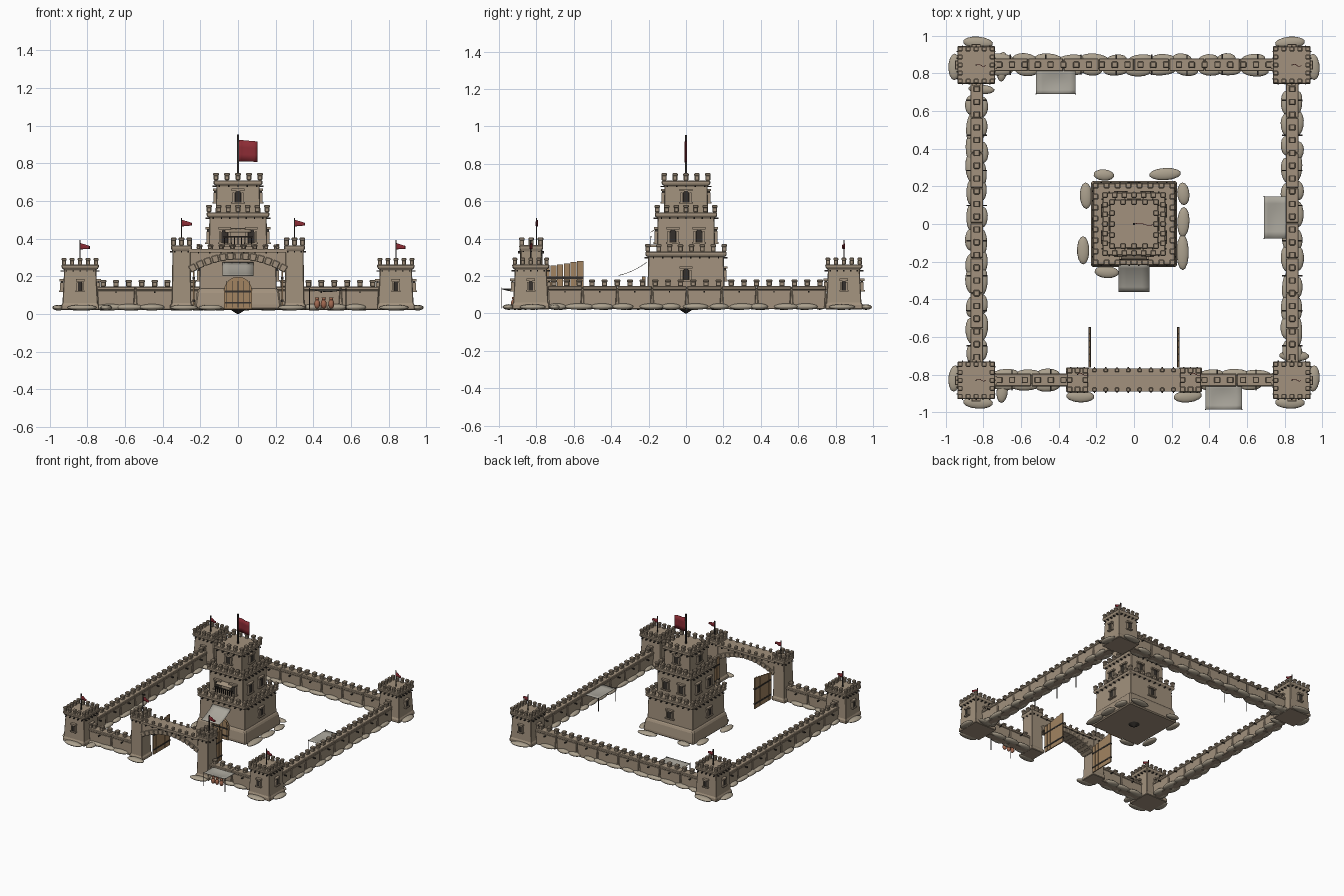
import bpy, bmesh, math, random
from mathutils import Matrix, Vector

random.seed(4)
if "Cube" in bpy.data.objects:
    bpy.data.objects.remove(bpy.data.objects["Cube"])


def material(name, *rgb):
    mat = bpy.data.materials.new(name)
    mat.use_nodes = True
    mat.diffuse_color = (*rgb, 1)
    shader = mat.node_tree.nodes["Principled BSDF"]
    shader.inputs["Base Color"].default_value = (*rgb, 1)
    shader.inputs["Roughness"].default_value = 0.9
    return mat


STONE = material("stone", .36, .285, .205)
ROCK = material("pale_rock", .41, .355, .27)
WOOD = material("wood", .36, .23, .12)
DARK = material("dark", .035, .03, .025)
RED = material("red_cloth", .26, .025, .035)
CLOTH = material("grey_cloth", .4, .38, .33)
CLAY = material("clay", .36, .14, .08)


def finish(bm, name, mat, bevel=0, smooth=False):
    bmesh.ops.recalc_face_normals(bm, faces=bm.faces)
    mesh = bpy.data.meshes.new(name)
    bm.to_mesh(mesh)
    bm.free()
    mesh.materials.append(mat)
    obj = bpy.data.objects.new(name, mesh)
    bpy.context.collection.objects.link(obj)
    if smooth:
        mesh.polygons.foreach_set("use_smooth", [True] * len(mesh.polygons))
    if bevel:
        mod = obj.modifiers.new("bevel", "BEVEL")
        mod.width, mod.segments = bevel, 1
    return obj


def place(x, y, z=0, angle=0):
    return Matrix.Translation((x, y, z)) @ Matrix.Rotation(angle, 4, "Z")


def block(bm, frame, center, size, taper=1):
    """Box whose bottom is scaled by taper along its length."""
    verts = bmesh.ops.create_cube(bm, size=1)["verts"]
    for v in verts:
        if v.co.z < 0:
            v.co.x *= taper
        v.co = frame @ (Vector(center) + v.co * Vector(size))


def prism(bm, frame, outline, depth):
    """Extrude an x-z outline from y = -depth to y = 0."""
    rings = [[bm.verts.new(frame @ Vector((x, y, z))) for x, z in outline] for y in (-depth, 0)]
    for ring in rings:
        bm.faces.new(ring)
    for i in range(len(outline)):
        bm.faces.new((rings[0][i - 1], rings[0][i], rings[1][i], rings[1][i - 1]))


def arch(w, h):
    curve = [(w / 2 * math.cos(a), h - w / 2 + w / 2 * math.sin(a))
             for a in (math.pi * i / 8 for i in range(9))]
    return [(-w / 2, 0), (w / 2, 0)] + curve


def loft(name, x, y, profile, bevel=.004):
    """Stack of rectangles (z, half width, half depth)."""
    bm = bmesh.new()
    rings = [[bm.verts.new((x + sx * hx, y + sy * hy, z))
              for sx, sy in ((-1, -1), (1, -1), (1, 1), (-1, 1))] for z, hx, hy in profile]
    bm.faces.new(rings[0])
    bm.faces.new(rings[-1])
    for lo, hi in zip(rings, rings[1:]):
        for i in range(4):
            bm.faces.new((lo[i - 1], lo[i], hi[i], hi[i - 1]))
    return finish(bm, name, STONE, bevel)


def sheet(name, surface, mat, nu=6, nv=3, thick=.003):
    bm = bmesh.new()
    grid = [[bm.verts.new(surface(i / nu, j / nv)) for j in range(nv + 1)] for i in range(nu + 1)]
    for a, b in zip(grid, grid[1:]):
        for j in range(nv):
            bm.faces.new((a[j], b[j], b[j + 1], a[j + 1]))
    obj = finish(bm, name, mat, smooth=True)
    obj.modifiers.new("thickness", "SOLIDIFY").thickness = thick


# Meshes shared by repeated details
merlons, pegs, poles, sills, openings, rocks = [bmesh.new() for _ in range(6)]


def pole(x, y, z0, z1, w=.006):
    block(poles, place(x, y), (0, 0, (z0 + z1) / 2), (w, w, z1 - z0))


def merlon(x, y, z, w, h, angle=0):
    block(merlons, place(x, y, z, angle), (0, 0, h * .35), (w * .85, w * .85, h * .7))
    block(merlons, place(x, y, z, angle), (0, 0, h * .8), (w, w, h * .4))


def battlement(x, y, hx, hy, z, nx, ny, w=.026, h=.038):
    """Ring of merlons with pegs sticking out underneath."""
    for n, along, across, turn in ((nx, hx, hy, 0), (ny, hy, hx, math.pi / 2)):
        for side in (0, math.pi):
            for i in range(n):
                t = along * (2 * i / (n - 1) - 1)
                frame = place(x, y, 0, turn + side)
                spot = frame @ Vector((t, -across, 0))
                if i < n - 1:
                    merlon(spot.x, spot.y, z, w, h, turn)
                block(pegs, frame, (t * .85, -across - .004, z - .032), (.007, .03, .007))


def window(x, y, z, angle, w=.032, h=.06):
    frame = place(x, y, z, angle)
    prism(openings, frame, arch(w, h), .012)
    for s in (-1, 1):
        block(sills, frame, (s * w * .72, -.006, h * .4), (w * .3, .018, h * .9))
    block(sills, frame, (0, -.008, -.004), (w * 2.2, .026, .009))
    block(sills, frame, (0, -.007, h + .005), (w * 2, .024, .012))


def flag(name, x, y, z, length, height, tip):
    sheet(name, lambda u, v: (x + length * u, y + .006 * math.sin(6 * u),
                              z + height * (v - .5) * (1 - u * (1 - tip)) - .006 * u), RED)


def rock(x, y, sx, sy, z=.034, sz=.015):
    shape = place(x, y, z, random.uniform(-.1, .1)) @ Matrix.Diagonal((sx / 2, sy / 2, sz, 1))
    bmesh.ops.create_uvsphere(rocks, u_segments=14, v_segments=8, radius=1, matrix=shape)


# Corner towers
for label, sx, sy in (("front_right", -1, -1), ("front_left", 1, -1), ("back_right", -1, 1), ("back_left", 1, 1)):
    x, y = sx * .838, sy * .837 + .007
    loft(label + "_tower", x, y, [(.022, .1, .1), (.05, .1, .1), (.055, .094, .094), (.235, .085, .085),
                                  (.243, .098, .098), (.262, .1, .1)])
    battlement(x, y, .085, .085, .26, 5, 5)
    for k in range(4):
        a = k * math.pi / 2
        window(x + .091 * math.sin(a), y - .091 * math.cos(a), .125, a, .022, .05)
    pole(x, y, .25, .393)
    flag(label + "_flag", x, y, .36, .05, .034, .45)
    rock(x - sx * .01, y + sy * .118, .16, .065)
    rock(x + sx * .115, y - sy * .01, .065, .14)


# Curtain walls in slightly wedged segments
def wall(name, a, b):
    a, b = Vector(a), Vector(b)
    d = b - a
    length = d.length
    angle = math.atan2(d.y, d.x)
    frame = place(a.x, a.y, 0, angle)
    bm = bmesh.new()
    n = round(length / .19)
    seg = length / n
    block(bm, frame, (length / 2, 0, .08), (length, .045, .11))
    for i in range(n):
        block(bm, frame, (seg * (i + .5), 0, .075), (seg * .985, .062, .105), .93)
        block(bm, frame, (seg * (i + .5), 0, .136), (seg * .99, .068, .02))
        for s in (-1, 1):
            block(pegs, frame, (seg * (i + .5), s * .035, .115), (.007, .04, .007))
    finish(bm, name, STONE, .004)
    count = round(length / .067)
    for i in range(count):
        spot = frame @ Vector((length * (i + .5) / count, 0, 0))
        merlon(spot.x, spot.y, .145, .033, .036, angle)
    for i in range(round(length / .12)):
        for s in (-1, 1):
            spot = frame @ Vector((.06 + i * .12 + random.uniform(-.02, .02), s * .03, 0))
            long, wide = random.uniform(.1, .16), random.uniform(.045, .065)
            size = (long, wide) if abs(d.x) > abs(d.y) else (wide, long)
            rock(spot.x, spot.y, *size, z=.036, sz=.017)


wall("right_wall", (-.835, -.74), (-.835, .75))
wall("left_wall", (.84, -.74), (.84, .75))
wall("back_wall", (-.75, .845), (.75, .845))
wall("front_wall_right", (-.75, -.828), (-.34, -.828))
wall("front_wall_left", (.34, -.828), (.75, -.828))

# Gatehouse towers and open gate leaves
for label, s in (("right", -1), ("left", 1)):
    x, y = s * .3, -.828
    loft(f"gate_{label}_tower", x, y, [(.022, .06, .066), (.05, .06, .066), (.055, .052, .06), (.335, .048, .056),
                                       (.343, .055, .063), (.365, .056, .064)])
    battlement(x, y, .042, .05, .363, 3, 3, .03, .043)
    pole(x, -.8, .36, .51)
    flag(f"gate_{label}_flag", x, -.8, .483, .055, .036, .4)
    rock(s * .285, -.915, .15, .065)
    leaf = bmesh.new()
    for i in range(6):
        block(leaf, place(s * .235, 0), (0, -.745 + i * .036, .14 + i * .003), (.009, .033, .22 + i * .006))
    finish(leaf, f"gate_{label}_leaf", WOOD)
    for z in (.07, .19):
        block(pegs, place(s * .235, -.655), (0, 0, z), (.014, .215, .012))

# Arched bridge with a ring of wedge stones
bridge, voussoirs = bmesh.new(), bmesh.new()
rise = lambda t: .215 + .075 * (1 - t * t)
under = [(.26 * t, rise(t)) for t in (i / 8 - 1 for i in range(17))]
prism(bridge, place(0, -.775), under + [(.26, .33), (-.26, .33)], .106)
block(bridge, place(0, -.828), (0, 0, .337), (.52, .124, .018))
finish(bridge, "gate_bridge", STONE)
for i in range(13):
    t = (i - 6) / 6.5
    turn = Matrix.Rotation(math.atan(.577 * t), 4, "Y")
    block(voussoirs, place(.26 * t, -.828, rise(t) + .018) @ turn, (0, 0, 0), (.036, .12, .038), .9)
finish(voussoirs, "arch_stones", STONE, .003)
for i in range(8):
    for y in (-.88, -.776):
        merlon(-.21 + i * .06, y, .345, .022, .026)
        block(pegs, place(-.21 + i * .06, y), (0, 0, .325), (.007, .036, .007))

# Keep in three tiers
loft("keep_base", 0, 0, [(.024, .228, .228), (.05, .228, .228), (.12, .218, .218), (.14, .202, .202)], .008)
for label, z0, z1, r, n in (("lower", .13, .33, .202, 8), ("middle", .32, .54, .152, 7), ("upper", .53, .71, .115, 5)):
    lip = r + .015
    loft(f"keep_{label}_tier", 0, 0, [(z0, r + .004, r + .004), (z1 - .03, r, r), (z1 - .02, lip, lip), (z1, lip, lip)])
    battlement(0, 0, lip - .013, lip - .013, z1, n, n, .03, .04)
for k in range(4):
    a = k * math.pi / 2
    out = place(0, 0, 0, a)
    for t, r, z, h in ((0, .202, .18, .06), (-.07, .153, .38, .07), (.07, .153, .38, .07), (0, .115, .595, .06)):
        if k or z > .2:
            spot = out @ Vector((t, -r, 0))
            window(spot.x, spot.y, z, a, .034, h)
pole(0, 0, .7, .953, .009)
flag("keep_flag", 0, 0, .868, .104, .114, .95)

# Balcony on the front of the middle tier
block(sills, place(0, -.17), (0, 0, .362), (.16, .045, .012))
for i in range(9):
    pole(-.072 + i * .018, -.188, .365, .41, .004)
block(pegs, place(0, -.188), (0, 0, .41), (.155, .006, .006))
sheet("balcony_awning", lambda u, v: (.07 * (2 * u - 1), -.155 - .035 * v, .455 - .02 * v), STONE)

# Keep door, bands and canopy
door = bmesh.new()
prism(door, place(0, -.216, .028), arch(.15, .17), .02)
finish(door, "keep_door", WOOD)
for z in (.06, .12):
    block(pegs, place(0, -.238), (0, 0, z), (.14, .006, .01))
for i in range(5):
    block(pegs, place((i - 2) * .03, -.237), (0, 0, .105), (.003, .004, .14))
sheet("door_canopy", lambda u, v: (.082 * (2 * u - 1), -.21 - .15 * v, .275 - .11 * v + .04 * v * v), CLOTH, 4, 6)

# Awnings along the walls
for label, x0, x1, y0, y1 in (("front", .38, .573, -.985, -.85), ("back", -.52, -.31, .69, .82),
                              ("side", .69, .815, -.077, .146)):
    sheet(label + "_awning", lambda u, v: (x0 + (x1 - x0) * u, y0 + (y1 - y0) * v,
                                           .132 - .012 * math.sin(math.pi * u) * math.sin(math.pi * v)), CLOTH, 6, 6)
    corners = [(x, y) for x in (x0, x1) for y in (y0, y1)]
    for x, y in sorted(corners, key=lambda c: -max(abs(c[0]) if label == "side" else 0, 0))[:4]:
        if (label, y) != ("front", y1) and (label, y) != ("back", y1) and (label, x) != ("side", x1):
            pole(x, y, .025, .138, .004)

# Clay jars
jars = bmesh.new()
for x in (.42, .455, .495):
    jar = place(x, -.92, .053) @ Matrix.Diagonal((.016, .016, .024, 1))
    bmesh.ops.create_uvsphere(jars, u_segments=12, v_segments=8, radius=1, matrix=jar)
    bmesh.ops.create_cone(jars, cap_ends=True, segments=12, radius1=.008, radius2=.011, depth=.014,
                          matrix=place(x, -.92, .08))
finish(jars, "clay_jars", CLAY, smooth=True)

# Loose rocks around the keep and wall ends
for x, y, sx, sy in ((-.16, .26, .11, .06), (.165, .265, .17, .065), (-.255, .15, .065, .14), (-.27, -.14, .065, .15),
                     (.262, .16, .065, .12), (.262, .01, .065, .16), (.258, -.15, .065, .19), (-.145, -.255, .13, .065),
                     (-.7, .835, .06, .16), (-.7, -.89, .06, .12), (.85, -.7, .16, .06), (-.81, .715, .14, .05)):
    rock(x, y, sx, sy)

# Dark pit below the keep
pit = bmesh.new()
bmesh.ops.create_cone(pit, cap_ends=True, segments=16, radius1=.004, radius2=.045, depth=.026, matrix=place(0, 0, .013))
finish(pit, "keep_pit", DARK)

for bm, name, mat, bevel in ((merlons, "merlons", STONE, .004), (pegs, "pegs_and_bands", DARK, 0),
                             (poles, "poles", DARK, 0), (sills, "window_frames", STONE, 0),
                             (openings, "window_openings", DARK, 0)):
    finish(bm, name, mat, bevel)
finish(rocks, "base_rocks", ROCK, smooth=True)
